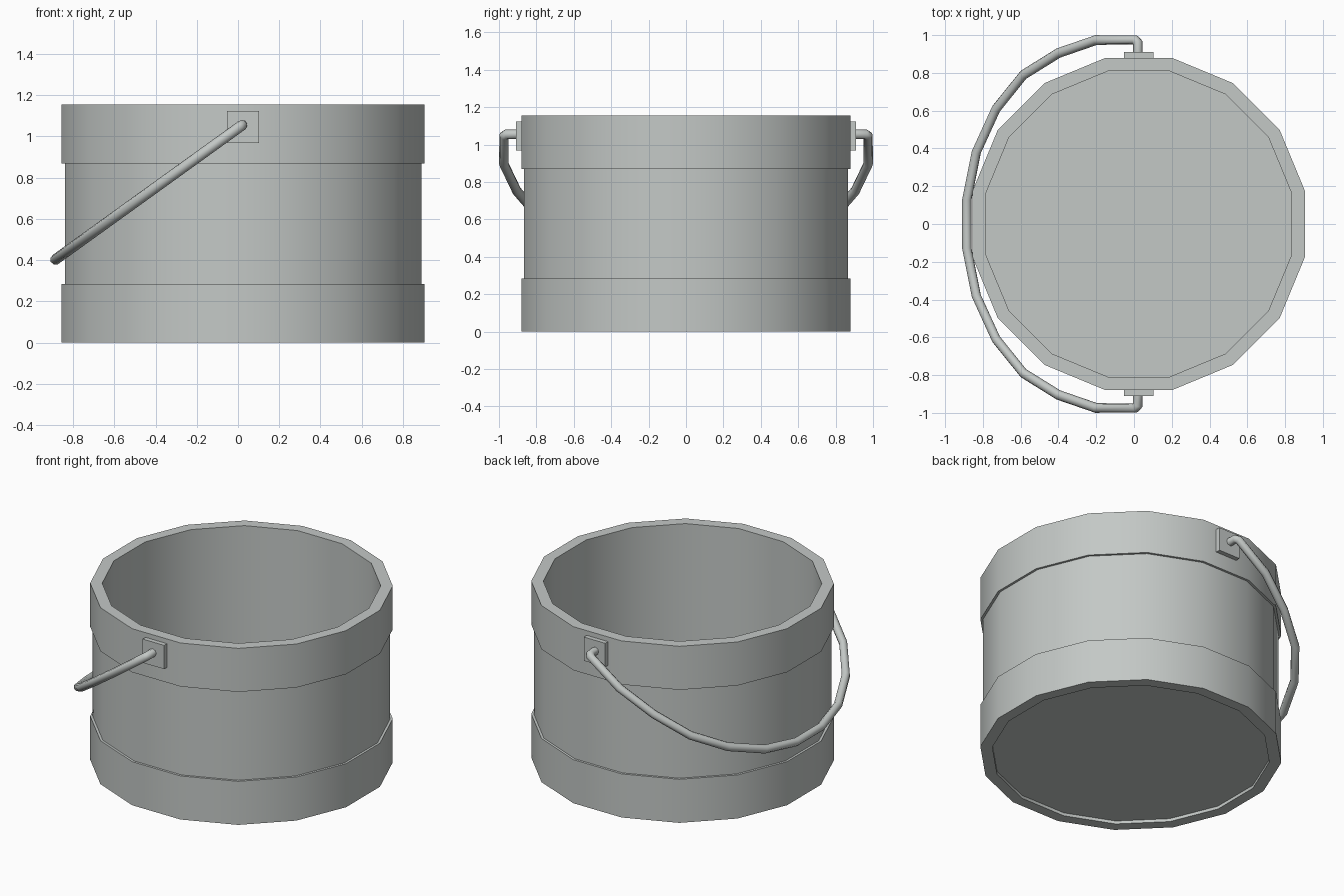
import bpy, bmesh, math
from mathutils import Matrix

cube = bpy.data.objects.get("Cube")
if cube:
    bpy.data.objects.remove(cube, do_unlink=True)

SIDES = 16
CX = 0.025                                  # bucket axis, shifted by the handle overhang
CORNER = 1 / math.cos(math.pi / SIDES)      # flat-to-flat radius -> corner radius

metal = bpy.data.materials.new("Grey metal")
metal.use_nodes = True
GREY = (0.55, 0.58, 0.565, 1)
metal.diffuse_color = GREY
metal.node_tree.nodes["Principled BSDF"].inputs["Base Color"].default_value = GREY


def add_mesh(name, bm, smooth=True):
    bmesh.ops.recalc_face_normals(bm, faces=bm.faces)
    mesh = bpy.data.meshes.new(name)
    bm.to_mesh(mesh)
    bm.free()
    mesh.materials.append(metal)
    if smooth:
        mesh.shade_smooth()
        mesh.set_sharp_from_angle(angle=math.radians(35))
    obj = bpy.data.objects.new(name, mesh)
    bpy.context.collection.objects.link(obj)
    return obj


def ring(name, inner, outer, z0, z1):
    """Sixteen-sided tube with a rectangular wall section."""
    bm = bmesh.new()
    loops = []
    for r, z in ((inner, z0), (outer, z0), (outer, z1), (inner, z1)):
        angles = [2 * math.pi * (i + 0.5) / SIDES for i in range(SIDES)]
        loops.append([bm.verts.new((CX + r * CORNER * math.cos(a),
                                    r * CORNER * math.sin(a), z)) for a in angles])
    for k in range(4):
        a, b = loops[k], loops[(k + 1) % 4]
        for i in range(SIDES):
            j = (i + 1) % SIDES
            bm.faces.new((a[i], a[j], b[j], b[i]))
    return add_mesh(name, bm)


# Wall and the two raised bands
ring("lower_band", 0.81, 0.88, 0, 0.285)
ring("body_wall", 0.81, 0.865, 0.285, 0.87)
ring("upper_band", 0.81, 0.88, 0.87, 1.155)

# Floor, slightly recessed from below
bm = bmesh.new()
bmesh.ops.create_cone(bm, cap_ends=True, segments=SIDES, depth=0.04,
                      radius1=0.81 * CORNER, radius2=0.81 * CORNER,
                      matrix=Matrix.Translation((CX, 0, 0.04))
                      @ Matrix.Rotation(math.pi / SIDES, 4, "Z"))
add_mesh("floor", bm)

# Handle plates, front and back
for name, side in (("front_plate", -1), ("back_plate", 1)):
    bm = bmesh.new()
    bmesh.ops.create_cube(bm, size=1, matrix=Matrix.Translation((CX, side * 0.89, 1.047))
                          @ Matrix.Diagonal((0.155, 0.04, 0.155, 1)))
    add_mesh(name, bm, smooth=False)

# Wire handle resting on the right side of the bucket
half = [(0.02, 0.89), (0.02, 0.96), (0.008, 0.974), (-0.2, 0.974), (-0.4, 0.905),
        (-0.585, 0.79), (-0.73, 0.61), (-0.835, 0.38), (-0.885, 0.13)]
path = half + [(x, -y) for x, y in reversed(half)]
curve = bpy.data.curves.new("handle", "CURVE")
curve.dimensions = "3D"
curve.bevel_depth = 0.026
curve.bevel_resolution = 2
curve.use_fill_caps = True
spline = curve.splines.new("POLY")
spline.points.add(len(path) - 1)
for point, (x, y) in zip(spline.points, path):
    point.co = (x, y, 1.055 + (x - 0.02) * 0.72, 1)
spline.use_smooth = True
curve.materials.append(metal)
bpy.context.collection.objects.link(bpy.data.objects.new("handle", curve))
